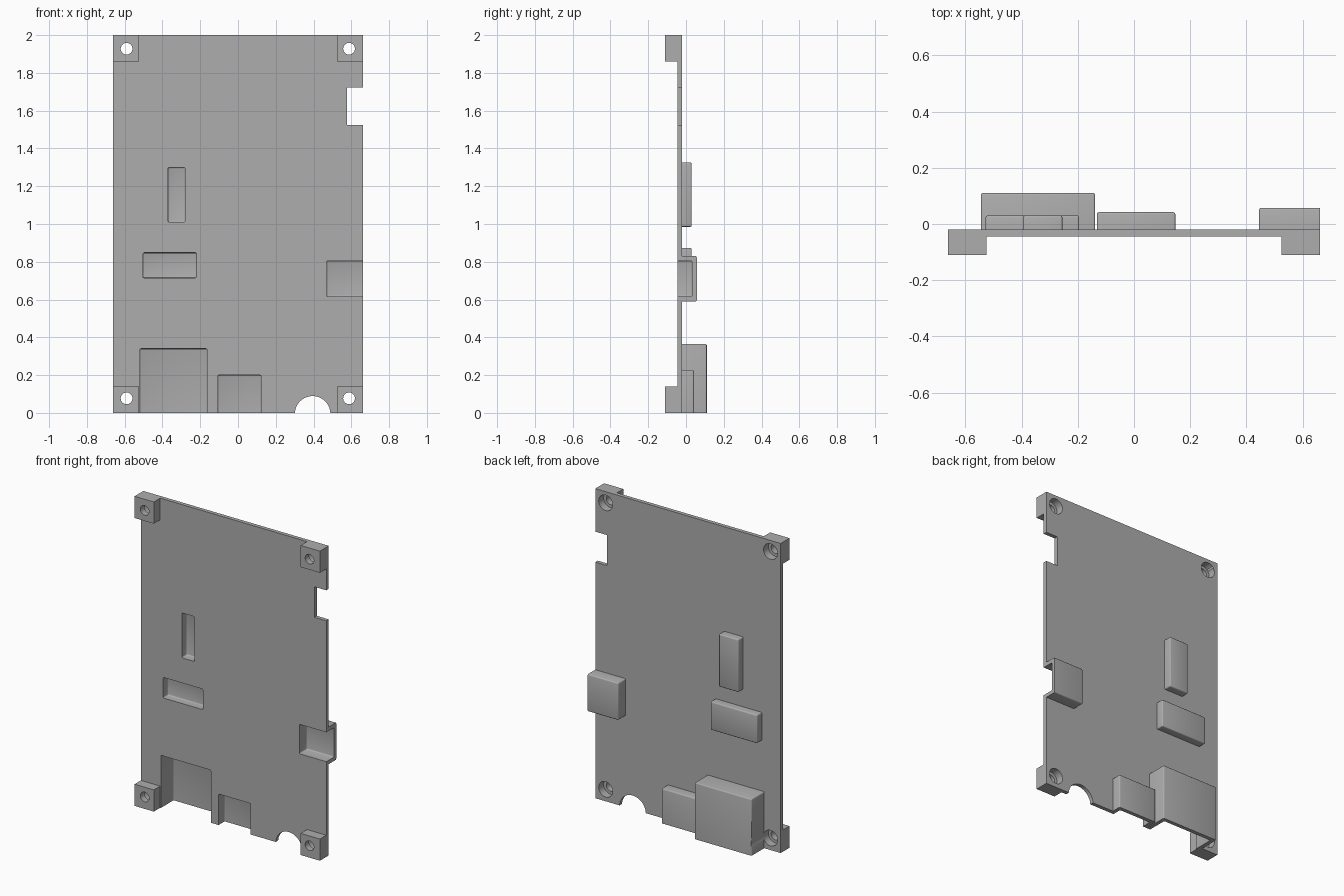
import bpy
import bmesh
import math
from mathutils import Matrix, Vector

cube = bpy.data.objects.get("Cube")
if cube:
    bpy.data.objects.remove(cube, do_unlink=True)

grey = bpy.data.materials.new("grey plastic")
grey.use_nodes = True
colour = (0.42, 0.42, 0.42, 1)
grey.diffuse_color = colour
grey.node_tree.nodes["Principled BSDF"].inputs["Base Color"].default_value = colour

HALF = 0.6625            # half the panel width
FRONT, BACK = -0.045, -0.02
WALL = 0.025


def to_object(bm, name):
    mesh = bpy.data.meshes.new(name)
    bm.to_mesh(mesh)
    bm.free()
    mesh.materials.append(grey)
    obj = bpy.data.objects.new(name, mesh)
    bpy.context.collection.objects.link(obj)
    return obj


def box(name, xs, ys, zs, round_by=0):
    bm = bmesh.new()
    low, high = map(Vector, zip(xs, ys, zs))
    bmesh.ops.create_cube(bm, size=1)
    bmesh.ops.scale(bm, vec=high - low, verts=bm.verts)
    bmesh.ops.translate(bm, vec=(low + high) / 2, verts=bm.verts)
    if round_by:
        bmesh.ops.bevel(bm, geom=bm.edges[:], offset=round_by, segments=3,
                        profile=0.5, affect='EDGES')
    return to_object(bm, name)


def cylinder(name, x, z, radius, y0, y1):
    bm = bmesh.new()
    turn = Matrix.Translation((x, (y0 + y1) / 2, z)) @ Matrix.Rotation(math.pi / 2, 4, 'X')
    bmesh.ops.create_cone(bm, cap_ends=True, segments=40, radius1=radius,
                          radius2=radius, depth=y1 - y0, matrix=turn)
    return to_object(bm, name)


def combine(tool, operation):
    tool.hide_render = True
    mod = panel.modifiers.new(tool.name, 'BOOLEAN')
    mod.object = tool
    mod.operation = operation
    mod.solver = 'EXACT'
    bpy.context.view_layer.objects.active = panel
    bpy.ops.object.modifier_apply(modifier=mod.name)
    bpy.data.objects.remove(tool, do_unlink=True)


# Thick slab, later recessed at the front to leave four corner blocks
panel = box("cover_panel", (-HALF, 0.72), (-0.11, BACK), (-0.05, 2))
combine(box("recess_across", (-1, 1), (-0.3, FRONT), (0.14, 1.86)), 'DIFFERENCE')
combine(box("recess_upright", (-0.525, 0.525), (-0.3, FRONT), (-0.5, 2.5)), 'DIFFERENCE')

# Hollow raised housings: inner x range, inner z range, outer back
housings = [
    ((-0.52, -0.163), (-0.1, 0.34), 0.11),
    ((-0.107, 0.122), (-0.1, 0.2), 0.042),
    ((0.47, 0.75), (0.615, 0.805), 0.057),
    ((-0.503, -0.22), (0.715, 0.848), 0.03),
    ((-0.37, -0.28), (1.01, 1.3), 0.03),
]
for (x0, x1), (z0, z1), back in housings:
    combine(box("housing", (x0 - WALL, x1 + WALL), (-0.035, back),
                (z0 - WALL, z1 + WALL), 0.007), 'UNION')
for xs, zs, back in housings:
    combine(box("pocket", xs, (-0.2, back - WALL), zs, 0.007), 'DIFFERENCE')

# Trim the open housings flush with the bottom and left edges
combine(box("trim_bottom", (-1, 1), (-0.5, 0.5), (-0.4, 0)), 'DIFFERENCE')
combine(box("trim_side", (HALF, 1), (-0.5, 0.5), (-1, 3)), 'DIFFERENCE')

# Side notch and round bite in the bottom edge
combine(box("notch", (0.577, 1), (-0.5, 0.5), (1.525, 1.722)), 'DIFFERENCE')
combine(cylinder("round_bite", 0.395, -0.005, 0.094, -0.4, 0.4), 'DIFFERENCE')

# Counterbored screw holes in the corner blocks
for x in (-0.59, 0.588):
    for z in (0.077, 1.928):
        combine(cylinder("screw_hole", x, z, 0.031, -0.3, 0.3), 'DIFFERENCE')
        combine(cylinder("screw_head", x, z, 0.05, -0.07, 0.2), 'DIFFERENCE')

bpy.ops.object.select_all(action='DESELECT')
panel.select_set(True)
bpy.context.view_layer.objects.active = panel
bpy.ops.object.shade_smooth_by_angle(angle=math.radians(32))
